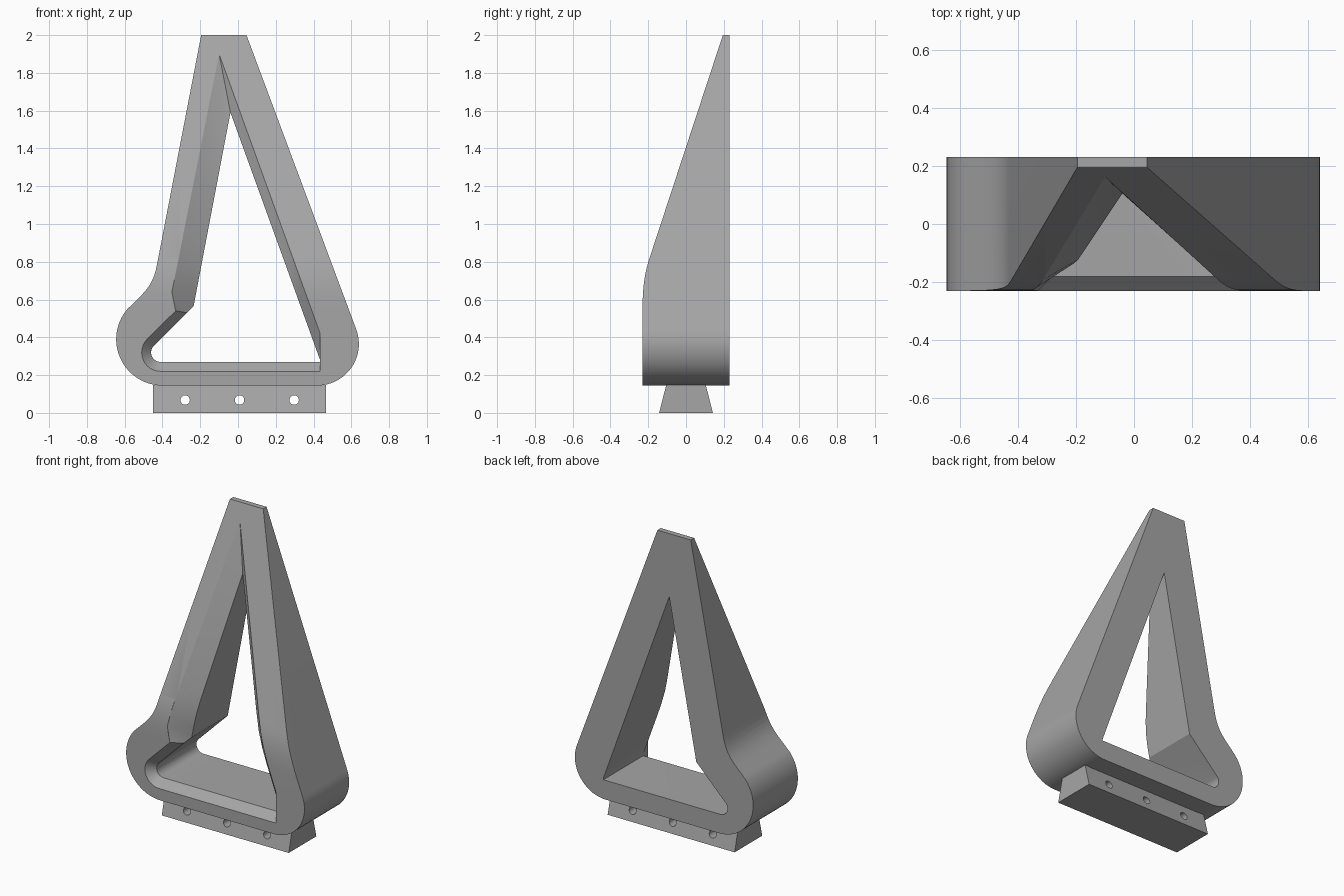
import bpy, bmesh, math
from mathutils import Vector

if "Cube" in bpy.data.objects:
    bpy.data.objects.remove(bpy.data.objects["Cube"])

grey = bpy.data.materials.new("plain grey")
grey.diffuse_color = (0.38, 0.38, 0.38, 1)
grey.use_nodes = True
grey.node_tree.nodes["Principled BSDF"].inputs["Base Color"].default_value = grey.diffuse_color


def loft(name, rings):
    """Closed solid through rings of matching 3D points."""
    bm = bmesh.new()
    vs = [[bm.verts.new(p) for p in r] for r in rings]
    n = len(vs[0])
    for a, b in zip(vs, vs[1:]):
        for i in range(n):
            j = (i + 1) % n
            bm.faces.new((a[i], a[j], b[j], b[i]))
    bm.faces.new(vs[0])
    bm.faces.new(vs[-1][::-1])
    bmesh.ops.triangulate(bm, faces=[f for f in bm.faces if len(f.verts) == 4])
    bmesh.ops.recalc_face_normals(bm, faces=bm.faces)
    me = bpy.data.meshes.new(name)
    bm.to_mesh(me)
    bm.free()
    me.materials.append(grey)
    ob = bpy.data.objects.new(name, me)
    bpy.context.collection.objects.link(ob)
    return ob


def cut(ob, cutter):
    m = ob.modifiers.new("cut", 'BOOLEAN')
    m.operation, m.solver, m.object = 'DIFFERENCE', 'EXACT', cutter
    bpy.context.view_layer.objects.active = ob
    bpy.ops.object.modifier_apply(modifier=m.name)
    bpy.data.objects.remove(cutter)


def smooth(ob, angle):
    bpy.ops.object.select_all(action='DESELECT')
    ob.select_set(True)
    bpy.context.view_layer.objects.active = ob
    bpy.ops.object.shade_smooth_by_angle(angle=math.radians(angle))


def arc(cx, cz, r, a0, a1, n):
    return [(cx + r * math.cos(math.radians(a0 + (a1 - a0) * i / n)),
             cz + r * math.sin(math.radians(a0 + (a1 - a0) * i / n)))
            for i in range(n + 1)]


def bezier(p, n):
    p = [Vector(q) for q in p]
    return [tuple(p[0] * (1 - t) ** 3 + p[1] * 3 * t * (1 - t) ** 2
                  + p[2] * 3 * t * t * (1 - t) + p[3] * t ** 3)
            for t in (i / n for i in range(n + 1))]


# Front surface: upright below, curving into a backward slope
front = bezier([(-0.23, 0.56), (-0.23, 0.68), (-0.215, 0.753), (-0.193, 0.82)], 8) + [(0.195, 2.0)]


def front_y(z):
    if z <= front[0][1]:
        return front[0][0]
    for (y0, z0), (y1, z1) in zip(front, front[1:]):
        if z <= z1:
            break
    return y0 + (y1 - y0) * (z - z0) / (z1 - z0)


# Frame: outer outline extruded front to back
outline = [(-0.195, 2.0), (0.045, 2.0)]
outline += arc(0.42, 0.365, 0.22, 20, -90, 18)
outline += arc(-0.40, 0.39, 0.245, 270, 140, 22)
outline += bezier([(-0.575, 0.56), (-0.50, 0.635), (-0.448, 0.67), (-0.428, 0.79)], 10)
frame = loft("frame", [[(x, y, z) for x, z in outline] for y in (-0.23, 0.23)])

# Slope off the front
side = front + [(0.24, 2.137), (-0.6, 2.137), (-0.6, 0.56)]
side[0] = (-0.23, 0.56)
cut(frame, loft("slope_cutter", [[(x, y, z) for y, z in side] for x in (-1, 1)]))

# Opening: pairs of rim point, inner point and bevel depth
pairs = []


def span(r0, h0, d0, r1, h1, d1, n):
    for i in range(n):
        t = i / n
        pairs.append((Vector(r0).lerp(Vector(r1), t), Vector(h0).lerp(Vector(h1), t), d0 + (d1 - d0) * t))


apex = ((-0.10, 1.90), (-0.04, 1.59), 0.045)
span(*apex, (0.435, 0.42), (0.4345, 0.28), 0.05, 14)
pairs.append(((0.435, 0.42), (0.4345, 0.28), 0.05))
pairs.append(((0.435, 0.22), (0.4345, 0.27), 0.05))
for r, h in zip(arc(-0.41, 0.32, 0.10, 270, 135, 12), arc(-0.41, 0.32, 0.05, 270, 135, 12)):
    pairs.append((r, h, 0.05))
pairs.append(((-0.33, 0.54), (-0.27, 0.53), 0.06))
span((-0.35, 0.64), (-0.235, 0.565), 0.09, *apex, 14)

rings = [[(r[0], -0.5, r[1]) for r, h, d in pairs],
         [(r[0], front_y(r[1]), r[1]) for r, h, d in pairs],
         [(h[0], front_y(h[1]) + d, h[1]) for r, h, d in pairs],
         [(h[0], 0.5, h[1]) for r, h, d in pairs]]
cut(frame, loft("opening_cutter", rings))
smooth(frame, 20)

# Mounting foot: dovetail bar with three cross holes
foot_section = [(-0.142, 0), (0.142, 0), (0.105, 0.147), (-0.105, 0.147)]
foot = loft("mounting_foot", [[(x, y, z) for y, z in foot_section] for x in (-0.45, 0.465)])
for x in (-0.28, 0.008, 0.297):
    hole = arc(x, 0.068, 0.025, 0, 345, 23)
    cut(foot, loft("hole_cutter", [[(a, y, b) for a, b in hole] for y in (-0.3, 0.3)]))
smooth(foot, 30)
